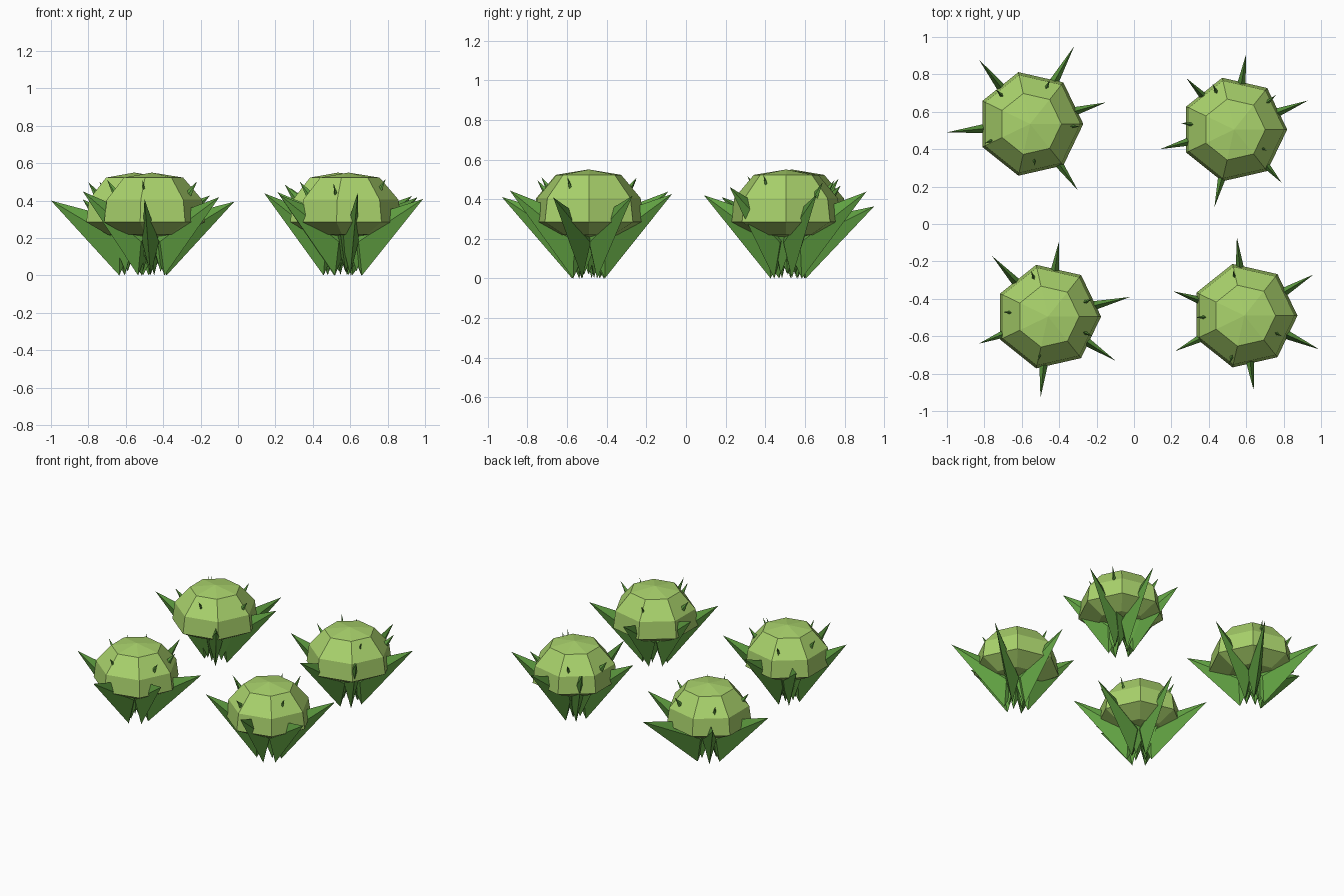
import bpy
import bmesh
import math
from mathutils import Vector

default_cube = bpy.data.objects.get("Cube")
if default_cube:
    bpy.data.objects.remove(default_cube, do_unlink=True)


def make_material(name, colour):
    material = bpy.data.materials.new(name)
    material.use_nodes = True
    material.diffuse_color = (*colour, 1)
    shader = material.node_tree.nodes["Principled BSDF"]
    shader.inputs["Base Color"].default_value = (*colour, 1)
    return material


HEAD_GREEN = make_material("pale_green", (0.40, 0.65, 0.15))
LEAF_GREEN = make_material("leaf_green", (0.12, 0.36, 0.055))

SIDES = 7
HEAD_PROFILE = [(0.167, 0.523), (0.268, 0.405), (0.284, 0.285), (0.16, 0.22)]
HEAD_TOP, HEAD_BOTTOM = 0.55, 0.2
OUTER_LENGTH, INNER_LENGTH = 0.6, 0.565


def finish(bm, name, material, location):
    bmesh.ops.recalc_face_normals(bm, faces=bm.faces)
    mesh = bpy.data.meshes.new(name)
    bm.to_mesh(mesh)
    bm.free()
    mesh.materials.append(material)
    obj = bpy.data.objects.new(name, mesh)
    obj.location = location
    bpy.context.collection.objects.link(obj)
    return obj


# Faceted head: rings closed by a point above and below
def make_head(name, location):
    bm = bmesh.new()
    rings = []
    for radius, height in HEAD_PROFILE:
        ring = []
        for i in range(SIDES):
            angle = math.tau * i / SIDES
            ring.append(bm.verts.new((radius * math.cos(angle), radius * math.sin(angle), height)))
        rings.append(ring)
    top = bm.verts.new((0, 0, HEAD_TOP))
    bottom = bm.verts.new((0, 0, HEAD_BOTTOM))
    for i in range(SIDES):
        j = (i + 1) % SIDES
        bm.faces.new((top, rings[0][i], rings[0][j]))
        bm.faces.new((bottom, rings[-1][j], rings[-1][i]))
        for upper, lower in zip(rings, rings[1:]):
            bm.faces.new((upper[i], lower[i], lower[j], upper[j]))
    finish(bm, name, HEAD_GREEN, location)


# Leaves: thin upright blades, each a sharp tip on a narrow diamond base
def make_leaves(name, location, tips, length, foot, shoulder, side, half_width):
    bm = bmesh.new()
    for x, y in tips:
        offset = Vector((x - location[0], y - location[1], 0))
        reach = offset.length
        outward = offset.normalized()
        across = Vector((-outward.y, outward.x, 0))

        def point(radius, height, shift=0):
            return bm.verts.new(outward * radius + across * shift + Vector((0, 0, height)))

        tip = point(reach, math.sqrt(length ** 2 - reach ** 2))
        base = [point(*foot), point(*side, half_width),
                point(*shoulder), point(*side, -half_width)]
        for a, b in zip(base, base[1:] + base[:1]):
            bm.faces.new((tip, a, b))
        bm.faces.new((base[0], base[2], base[1]))
        bm.faces.new((base[0], base[3], base[2]))
    finish(bm, name, LEAF_GREEN, location)


# Each plant: centre, outer leaf tips, inner leaf tips
PLANTS = {
    "back_right": ((-0.555, 0.535, 0),
                   [(-0.83, 0.88), (-0.32, 0.95), (-0.15, 0.65), (-1, 0.49), (-0.3, 0.18)],
                   [(-0.74, 0.72), (-0.45, 0.77), (-0.29, 0.52), (-0.53, 0.31), (-0.8, 0.43)]),
    "back_left": ((0.535, 0.505, 0),
                  [(0.6, 0.91), (0.93, 0.66), (0.28, 0.78), (0.14, 0.4), (0.43, 0.09), (0.79, 0.22)],
                  [(0.42, 0.75), (0.76, 0.69), (0.25, 0.54), (0.71, 0.39)]),
    "front_right": ((-0.46, -0.495, 0),
                    [(-0.76, -0.17), (-0.4, -0.09), (-0.02, -0.39), (-0.1, -0.73), (-0.5, -0.93), (-0.83, -0.64)],
                    [(-0.55, -0.25), (-0.22, -0.4), (-0.7, -0.47), (-0.51, -0.73), (-0.22, -0.6)]),
    "front_left": ((0.59, -0.49, 0),
                   [(0.55, -0.07), (0.96, -0.27), (0.99, -0.67), (0.64, -0.89), (0.22, -0.68), (0.21, -0.36)],
                   [(0.53, -0.25), (0.79, -0.6), (0.33, -0.5), (0.51, -0.75)]),
}

for place, (centre, outer_tips, inner_tips) in PLANTS.items():
    make_head(place + "_head", centre)
    make_leaves(place + "_outer_leaves", centre, outer_tips, OUTER_LENGTH,
                (0.08, 0), (-0.04, 0.27), (0.08, 0.18), 0.045)
    make_leaves(place + "_inner_leaves", centre, inner_tips, INNER_LENGTH,
                (0.05, 0.02), (-0.03, 0.25), (0.03, 0.16), 0.05)
